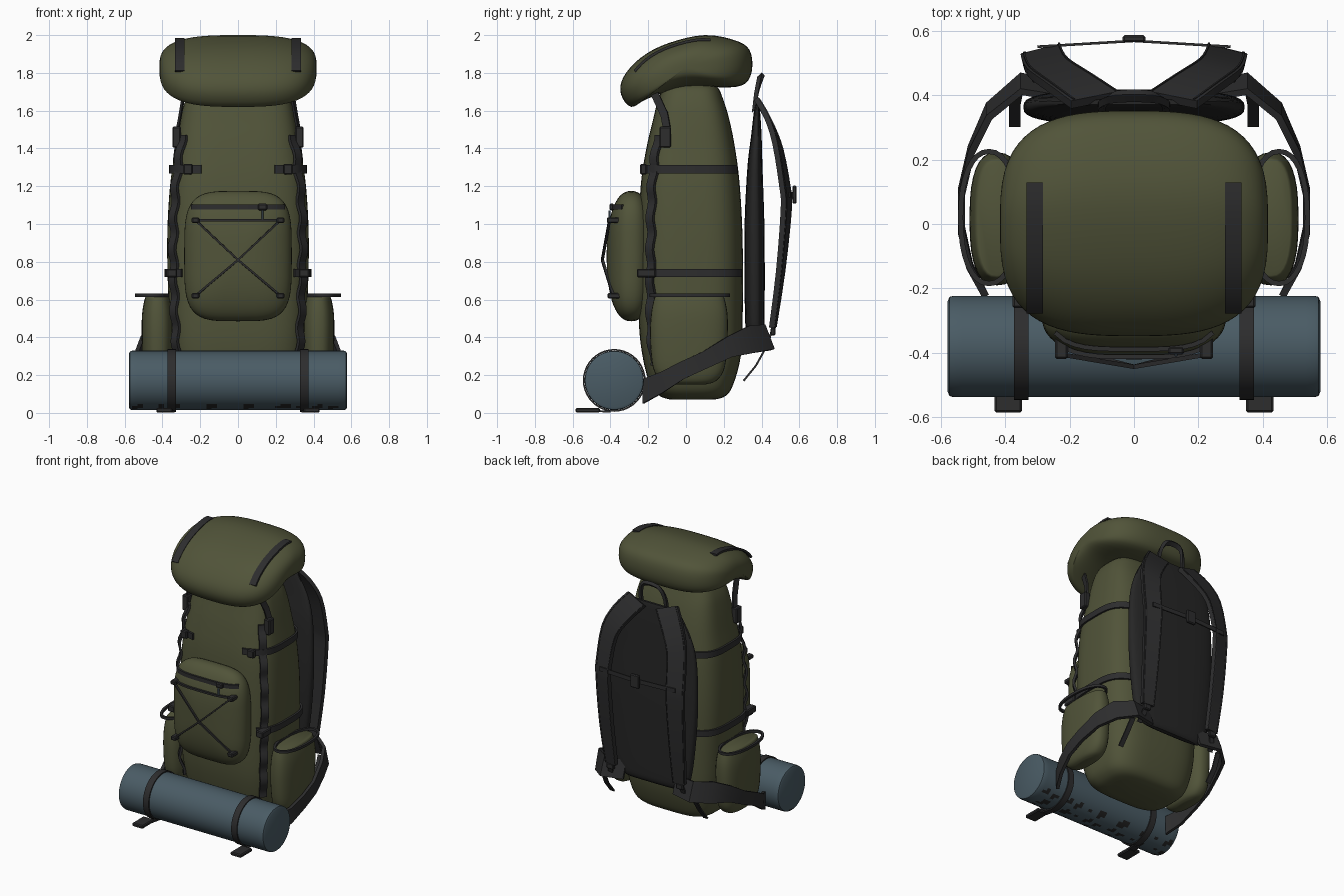
import bpy, bmesh, math
from mathutils import Vector as V

if "Cube" in bpy.data.objects:
    bpy.data.objects.remove(bpy.data.objects["Cube"])


def mat(name, *c):
    m = bpy.data.materials.new(name)
    m.diffuse_color = (*c, 1)
    m.use_nodes = True
    m.node_tree.nodes["Principled BSDF"].inputs["Base Color"].default_value = m.diffuse_color
    return m


OLIVE = mat("olive canvas", 0.082, 0.088, 0.041)
BLACK = mat("black padding", 0.019, 0.019, 0.019)
WEB = mat("dark webbing", 0.026, 0.026, 0.027)
BLUE = mat("blue grey mat", 0.068, 0.106, 0.130)
STEEL = mat("steel blue pull", 0.09, 0.13, 0.17)


def finish(name, bm, *mats, smooth=True):
    bmesh.ops.recalc_face_normals(bm, faces=bm.faces)
    me = bpy.data.meshes.new(name)
    bm.to_mesh(me)
    bm.free()
    ob = bpy.data.objects.new(name, me)
    bpy.context.collection.objects.link(ob)
    for m in mats:
        me.materials.append(m)
    if smooth:
        bpy.context.view_layer.objects.active = ob
        ob.select_set(True)
        bpy.ops.object.shade_smooth_by_angle(angle=math.radians(40))
        ob.select_set(False)
    return ob


def loft(name, rings, *mats, closed=False, smooth=True):
    bm = bmesh.new()
    R = [[bm.verts.new(p) for p in r] for r in rings]
    n = len(R[0])
    for a, b in zip(R, R[1:] + (R[:1] if closed else [])):
        for i in range(n):
            j = (i + 1) % n
            bm.faces.new((a[i], a[j], b[j], b[i]))
    if not closed:
        bm.faces.new(R[0])
        bm.faces.new(R[-1])
    return finish(name, bm, *mats, smooth=smooth)


def spline(pts, k=5, closed=False):
    """Catmull-Rom through points of any dimension."""
    pts = [V(p) for p in pts]
    n, out = len(pts), []
    at = (lambda i: pts[i % n]) if closed else (lambda i: pts[min(max(i, 0), n - 1)])
    for i in range(n if closed else n - 1):
        a, b, c, d = at(i - 1), at(i), at(i + 1), at(i + 2)
        for s in range(k):
            t = s / k
            out.append((b * 2 + (c - a) * t + (a * 2 - b * 5 + c * 4 - d) * t * t
                        + (b * 3 - a - c * 3 + d) * t ** 3) * 0.5)
    return out if closed else out + [pts[-1]]


def ribbon(name, pts, wdir, thick, m=WEB, closed=False):
    """Strap with a box section; wdir is the full width vector (one, or one per point)."""
    pts = [V(p) for p in pts]
    n = len(pts)
    ws = [V(w) for w in wdir] if isinstance(wdir, list) else [V(wdir)] * n
    rings = []
    for i, p in enumerate(pts):
        a = pts[i - 1] if i or closed else p
        b = pts[(i + 1) % n] if i < n - 1 or closed else p
        h = (b - a).cross(ws[i]).normalized() * thick / 2
        w = ws[i] / 2
        rings.append([p + w + h, p - w + h, p - w - h, p + w - h])
    return loft(name, rings, m, closed=closed)


def box(name, c, size, m=WEB, bevel=0.006):
    bm = bmesh.new()
    bmesh.ops.create_cube(bm, size=1)
    for v in bm.verts:
        v.co = V([c[i] + v.co[i] * size[i] for i in range(3)])
    bmesh.ops.bevel(bm, geom=bm.edges[:], offset=min(bevel, min(size) * .3), segments=1, affect='EDGES')
    return finish(name, bm, m, smooth=False)


def pw(v, e):
    return math.copysign(abs(v) ** e, v)


def oval(z, w, y0, y1, t, n=3.5, off=0, cx=0):
    c, d = (y0 + y1) / 2, (y1 - y0) / 2
    return V((cx + (w + off) * pw(math.cos(t), 2 / n), c + (d + off) * pw(math.sin(t), 2 / n), z))


def turn(n):
    return [2 * math.pi * i / n for i in range(n)]


# main body: (z, half width, front y, back y)
BODY = spline([(.07, .2, -.08, .15), (.09, .27, -.14, .21), (.15, .32, -.19, .25), (.3, .35, -.23, .29),
               (.5, .365, -.25, .3), (.9, .375, -.25, .3), (1.2, .36, -.24, .285), (1.4, .33, -.21, .26),
               (1.55, .305, -.175, .23), (1.65, .28, -.15, .2), (1.72, .24, -.12, .17), (1.75, .17, -.08, .12)])
loft("main_body", [[oval(*s, t) for t in turn(56)] for s in BODY], OLIVE)


def on_body(z, t, off):
    for a, b in zip(BODY, BODY[1:]):
        if a[0] <= z <= b[0]:
            return oval(*a.lerp(b, (z - a[0]) / (b[0] - a[0])), t, off=off)


# lid: side profile (y, z) swept across x and shrunk to the ends
LC = V((0.0, 1.83))
LID = spline([(.345, 1.9), (.28, 1.965), (.1, 2.0), (-.1, 1.955), (-.24, 1.88), (-.33, 1.78), (-.345, 1.69),
              (-.29, 1.62), (-.2, 1.665), (0, 1.725), (.26, 1.725), (.34, 1.78)], 4, True)


def lid_pt(p, x, grow=1):
    q = LC + (p - LC) * (1 - min(abs(x) / .416, 1) ** 3) ** (1 / 3) * grow
    return V((x, q.x, q.y))


loft("lid", [[lid_pt(p, .4159 * math.sin(math.pi * i / 36)) for p in LID] for i in range(-18, 19)], OLIVE)

# front pocket
PZ, PW, PH = .83, .285, .345


def pocket_y(x, z):
    rho = min((abs(x / PW) ** 4 + abs((z - PZ) / PH) ** 4) ** .25, 1)
    return -.29 - .13 * (1 - rho ** 2.3) ** (1 / 2.3)


rings = []
for i in range(-14, 15):
    a = math.pi / 2 * i / 14.2
    r = math.cos(a) ** (2 / 2.3)
    rings.append([(PW * r * pw(math.cos(t), .5), -.29 + .13 * pw(math.sin(a), 2 / 2.3),
                   PZ + PH * r * pw(math.sin(t), .5)) for t in turn(48)])
loft("front_pocket", rings, OLIVE)
xs = [-.245 + .49 * i / 16 for i in range(17)]
ribbon("pocket_zip", [(x, pocket_y(x, 1.09) - .004, 1.09) for x in xs], (0, 0, .028), .014)
box("zip_slider", (.13, pocket_y(.13, 1.09) - .012, 1.09), (.05, .025, .035))
box("zip_pull", (.13, pocket_y(.13, 1.05) - .012, 1.045), (.012, .01, .055), STEEL)
ribbon("top_cord", [(x, pocket_y(x, 1.02) - .008, 1.02) for x in xs[1:-1]], (0, 0, .014), .014)
for s in (-1, 1):
    ribbon("cross_cord", [(-.225 * s, -.405, 1.02), (0, -.443, .81), (.225 * s, -.385, .62)], (0, 0, .014), .014)
    for z in (1.02, .62):
        box("cord_toggle", (.225 * s, pocket_y(.225, z) - .012, z), (.04, .07, .03))

# rolled mat with worn dark patches underneath
MY, MZ, MR = -.38, .172, .157
ends = [(-.578, .9), (-.572, .98), (-.56, 1)]
stations = ends + [(-.56 + .028 * i, 1) for i in range(1, 40)] + [(-x, r) for x, r in ends[::-1]]
roll = loft("sleeping_mat", [[(x, MY + MR * r * math.cos(t), MZ + MR * r * math.sin(t)) for t in turn(48)]
                             for x, r in stations], BLUE, BLACK)
for p in roll.data.polygons:
    x, y, z = p.center
    if z < .055 and math.sin(x * 31) + math.sin(x * 67 + y * 45) + math.sin(y * 80) > 1.1:
        p.material_index = 1

# back padding: (z, half width, front y, back y)
PAD = spline([(.36, .2, .365, .395), (.385, .25, .335, .41), (.45, .29, .315, .415), (.7, .325, .31, .417),
              (1.0, .343, .31, .415), (1.3, .335, .325, .405), (1.47, .295, .345, .4), (1.6, .225, .36, .392),
              (1.64, .2, .37, .386)])
loft("back_pad", [[oval(*s, t, n=3) for t in turn(40)] for s in PAD], BLACK)
ribbon("haul_handle", spline([(-.1, .36, 1.6), (-.095, .375, 1.7), (-.055, .395, 1.775), (.055, .395, 1.775),
                              (.095, .375, 1.7), (.1, .36, 1.6)], 3), (0, .024, .022), .022)
ribbon("sternum_strap", [(-.3, .55, 1.155), (0, .568, 1.155), (.3, .55, 1.155)], (0, 0, .03), .008)
box("sternum_buckle", (0, .575, 1.155), (.07, .022, .095))

for s in (-1, 1):
    def mir(pts):
        return [(p[0] * s, p[1], p[2]) for p in pts]

    # lid straps following the top of the lid
    ribbon("lid_strap", [lid_pt(p, .308 * s, 1.03) for p in LID[7:20]], (.05, 0, 0), .014)

    # shoulder straps with lower webbing
    path = [(.12, .385, 1.64), (.2, .44, 1.54), (.265, .485, 1.41), (.285, .522, 1.2), (.285, .53, 1.08),
            (.28, .5, .75), (.27, .458, .45)]
    wid = [(.15, -.03, .05), (.14, -.03, .06), (.13, -.03, .04), (.125, -.03, 0), (.12, -.03, 0),
           (.11, -.02, 0), (.09, -.01, 0)]
    ribbon("shoulder_strap", spline(mir(path), 3), spline(mir(wid), 3), .028)
    for e in (-.44, .44):
        ribbon("strap_stitching", [V(p) + V(w) * e + V((0, .016, .004))
                                   for p, w in zip(spline(mir(path), 3), spline(mir(wid), 3))],
               (.006, 0, 0), .004)
    ribbon("lower_strap", mir([(.27, .458, .46), (.29, .44, .38), (.3, .41, .33)]), (.035, 0, 0), .01)
    box("strap_adjuster", (.275 * s, .46, .43), (.055, .025, .04))
    ribbon("strap_tail", mir([(.36, .42, .34), (.37, .37, .25), (.37, .305, .17)]), (.035, 0, 0), .01)

    # hip belt
    ribbon("hip_belt", mir([(.2, .405, .4), (.35, .435, .4), (.45, .35, .39), (.505, .23, .35), (.535, .1, .28),
                            (.535, -.02, .225), (.51, -.13, .16), (.46, -.225, .115)]),
           [(0, -.04, .12), (0, -.05, .13), (0, -.04, .14), (0, -.02, .11), (0, -.02, .09),
            (0, -.02, .09), (0, -.01, .11), (0, 0, .13)], .022)

    # side pockets and rims
    SP = spline([(.15, .03, -.07, .1), (.17, .06, -.13, .16), (.24, .078, -.175, .205), (.4, .085, -.19, .22),
                 (.52, .083, -.185, .22), (.6, .07, -.17, .205), (.615, .06, -.16, .195)], 4)
    loft("side_pocket", [[oval(*q, t, n=2.6, cx=.425 * s) for t in turn(32)] for q in SP], OLIVE)
    ribbon("pocket_rim", [oval(.622, .088, -.185, .225, t, n=2.2, cx=.45 * s) for t in turn(32)],
           (0, 0, .018), .016, closed=True)

    # vertical webbing along the front corners
    T = math.radians(-36)
    pts, ws = [], []
    for i in range(49):
        z = .25 + 1.22 * i / 48
        pts.append(on_body(z, T, .012 + .008 * math.sin(z * 38)))
        ws.append((on_body(z, T + .1, 0) - on_body(z, T - .1, 0)).normalized() * .05)
    ribbon("corner_strap", mir(pts), mir(ws), .016)
    box("corner_buckle", (.325 * s, -.11, 1.46), (.045, .06, .11))
    ribbon("lid_tie", mir([(.32, -.1, 1.5), (.305, -.115, 1.58), (.285, -.17, 1.7)]), (.01, .035, .02), .012)

    # side compression straps
    for z, t0, bc, bs in ((1.29, -70, (.265, -.225, 1.29), (.05, .035, .055)),
                          (.74, -50, (.35, -.21, .74), (.055, .1, .045))):
        ribbon("compression_strap", mir([on_body(z, math.radians(t0 + (62 - t0) * i / 24), .009)
                                         for i in range(25)]), (0, 0, .043), .014)
        box("compression_buckle", (bc[0] * s, bc[1], bc[2]), bs)

    # mat straps and loose ends on the ground
    ribbon("mat_strap", [(.35 * s, MY + .162 * math.cos(t), MZ + .162 * math.sin(t)) for t in turn(40)],
           (.045, 0, 0), .008, closed=True)
    box("mat_strap_end", (.39 * s, -.52, .014), (.085, .13, .024))
    ribbon("mat_strap_tail", mir([(.37, -.47, .01), (.36, -.4, .006)]), (.045, 0, 0), .01)
